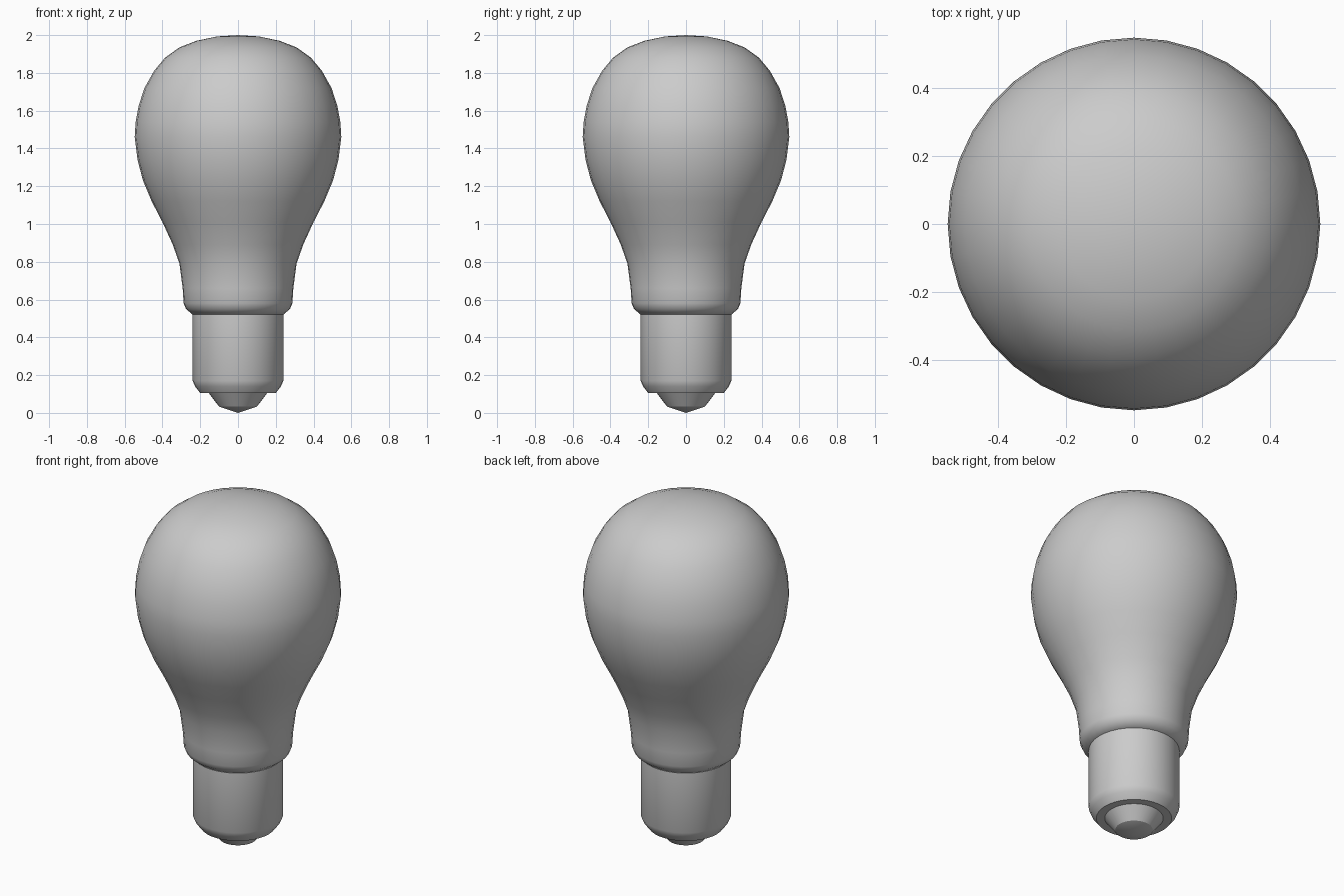
import bpy, math
from mathutils import Vector

if "Cube" in bpy.data.objects:
    bpy.data.objects.remove(bpy.data.objects["Cube"])


def lathe(name, profile, segs=36, angle=35):
    """Revolve (radius, z) points, listed bottom to top, around the z axis."""
    verts, rings, faces = [], [], []
    for r, z in profile:
        n = 1 if r == 0 else segs
        rings.append([len(verts) + i for i in range(n)])
        verts += [(r * math.cos(2 * math.pi * i / segs),
                   r * math.sin(2 * math.pi * i / segs), z) for i in range(n)]
    for a, b in zip(rings, rings[1:]):
        for i in range(segs):
            j = (i + 1) % segs
            if len(a) == 1:
                faces.append((a[0], b[j], b[i]))
            elif len(b) == 1:
                faces.append((a[i], a[j], b[0]))
            else:
                faces.append((a[i], a[j], b[j], b[i]))
    mesh = bpy.data.meshes.new(name)
    mesh.from_pydata(verts, [], faces)
    obj = bpy.data.objects.new(name, mesh)
    bpy.context.collection.objects.link(obj)
    bpy.ops.object.select_all(action='DESELECT')
    obj.select_set(True)
    bpy.context.view_layer.objects.active = obj
    bpy.ops.object.shade_smooth_by_angle(angle=math.radians(angle))
    return obj


# Glass bulb with flared neck and rounded lower lip
lathe("glass_bulb", [
    (0, 0.52), (0.24, 0.52), (0.275, 0.55), (0.288, 0.58), (0.293, 0.66),
    (0.31, 0.79), (0.345, 0.89), (0.40, 1.01), (0.457, 1.12), (0.503, 1.23),
    (0.532, 1.34), (0.547, 1.46), (0.542, 1.54), (0.525, 1.63), (0.495, 1.72),
    (0.445, 1.81), (0.387, 1.88), (0.31, 1.935), (0.22, 1.97), (0.11, 1.993),
    (0, 2.0)], angle=50)

# Cylindrical cap with chamfered bottom edge
lathe("cap_sleeve", [
    (0, 0.105), (0.2, 0.105), (0.227, 0.14), (0.24, 0.17), (0.24, 0.52),
    (0, 0.52)], angle=50)

# Stepped contact at the bottom
lathe("bottom_contact", [
    (0, 0), (0.1, 0.033), (0.155, 0.105), (0, 0.105)], angle=30)
